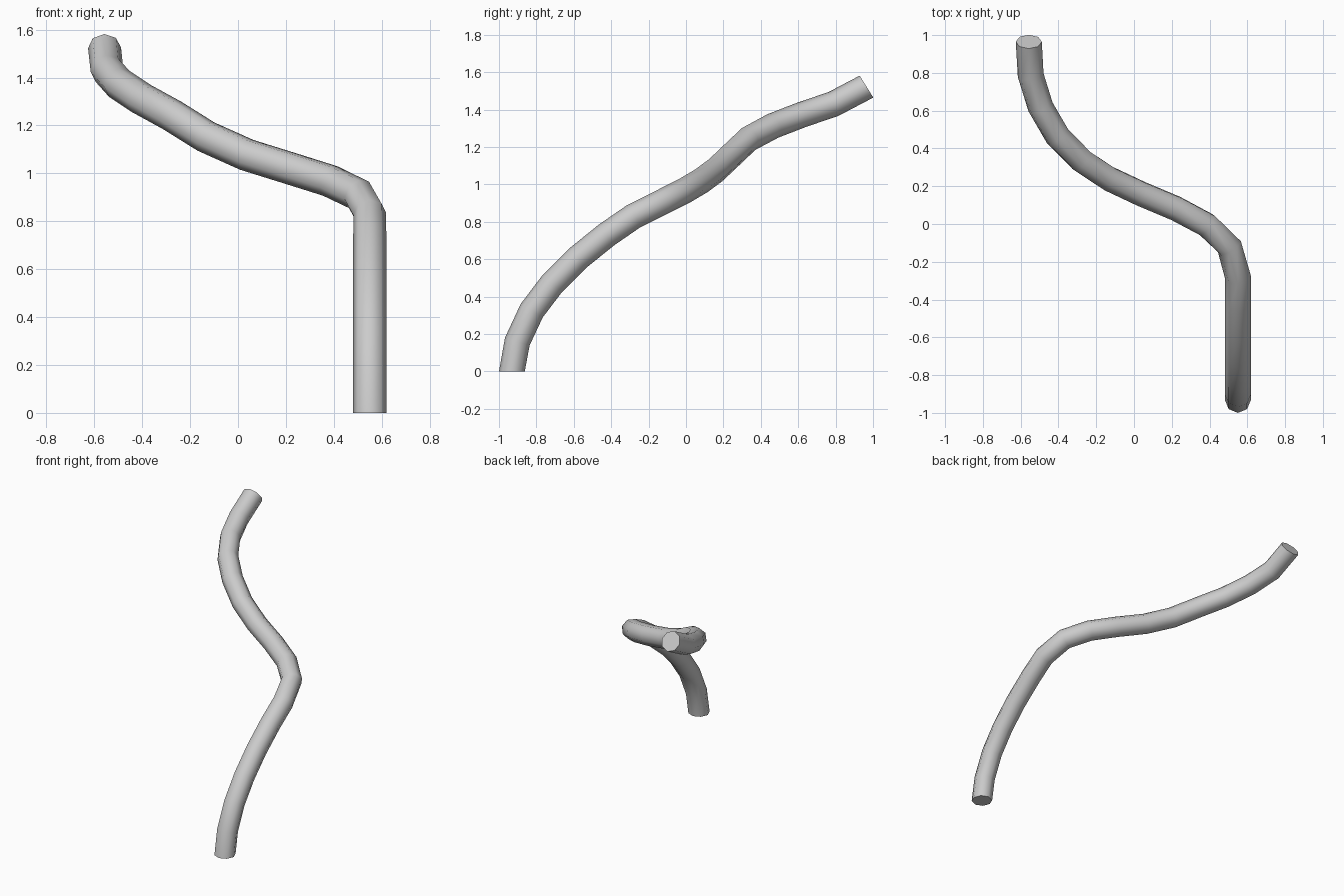
import bpy, bmesh, math
from mathutils import Vector

if "Cube" in bpy.data.objects:
    bpy.data.objects.remove(bpy.data.objects["Cube"])

RADIUS, SIDES = 0.069, 8

# Centre line of the bent tube, from the floor to the free end
path = [Vector(p) for p in (
    (0.55, -0.931, 0.0), (0.55, -0.902, 0.16), (0.55, -0.825, 0.325),
    (0.55, -0.715, 0.47), (0.55, -0.58, 0.605), (0.55, -0.425, 0.73),
    (0.55, -0.28, 0.83), (0.505, -0.12, 0.91), (0.385, -0.005, 0.968),
    (0.22, 0.083, 1.02), (0.037, 0.16, 1.077), (-0.133, 0.24, 1.153),
    (-0.277, 0.335, 1.243), (-0.405, 0.465, 1.313), (-0.495, 0.62, 1.373),
    (-0.547, 0.788, 1.43), (-0.557, 0.965, 1.523))]

# Directions: flat foot on the floor, averaged bends, tilted free end
tangents = [Vector((0, 0, 1))]
for a, b, c in zip(path, path[1:], path[2:]):
    tangents.append(((b - a).normalized() + (c - b).normalized()).normalized())
tangents.append(Vector((0, 0.85, 0.53)).normalized())

# Sweep an octagon along the path without twisting
bm = bmesh.new()
rings = []
side = Vector((1, 0, 0))
for i, (p, t) in enumerate(zip(path, tangents)):
    if i:
        side = tangents[i - 1].rotation_difference(t) @ side
    side = (side - t * side.dot(t)).normalized()
    up = t.cross(side)
    angles = [2 * math.pi * k / SIDES for k in range(SIDES)]
    rings.append([bm.verts.new(p + RADIUS * (side * math.cos(a) + up * math.sin(a)))
                  for a in angles])
for r, s in zip(rings, rings[1:]):
    for k in range(SIDES):
        n = (k + 1) % SIDES
        bm.faces.new((r[k], r[n], s[n], s[k])).smooth = True

# Flat end caps with sharp rims
for cap in (bm.faces.new(rings[0][::-1]), bm.faces.new(rings[-1])):
    for e in cap.edges:
        e.smooth = False

mesh = bpy.data.meshes.new("bent_tube")
bm.to_mesh(mesh)
bm.free()
bpy.context.collection.objects.link(bpy.data.objects.new("bent_tube", mesh))
